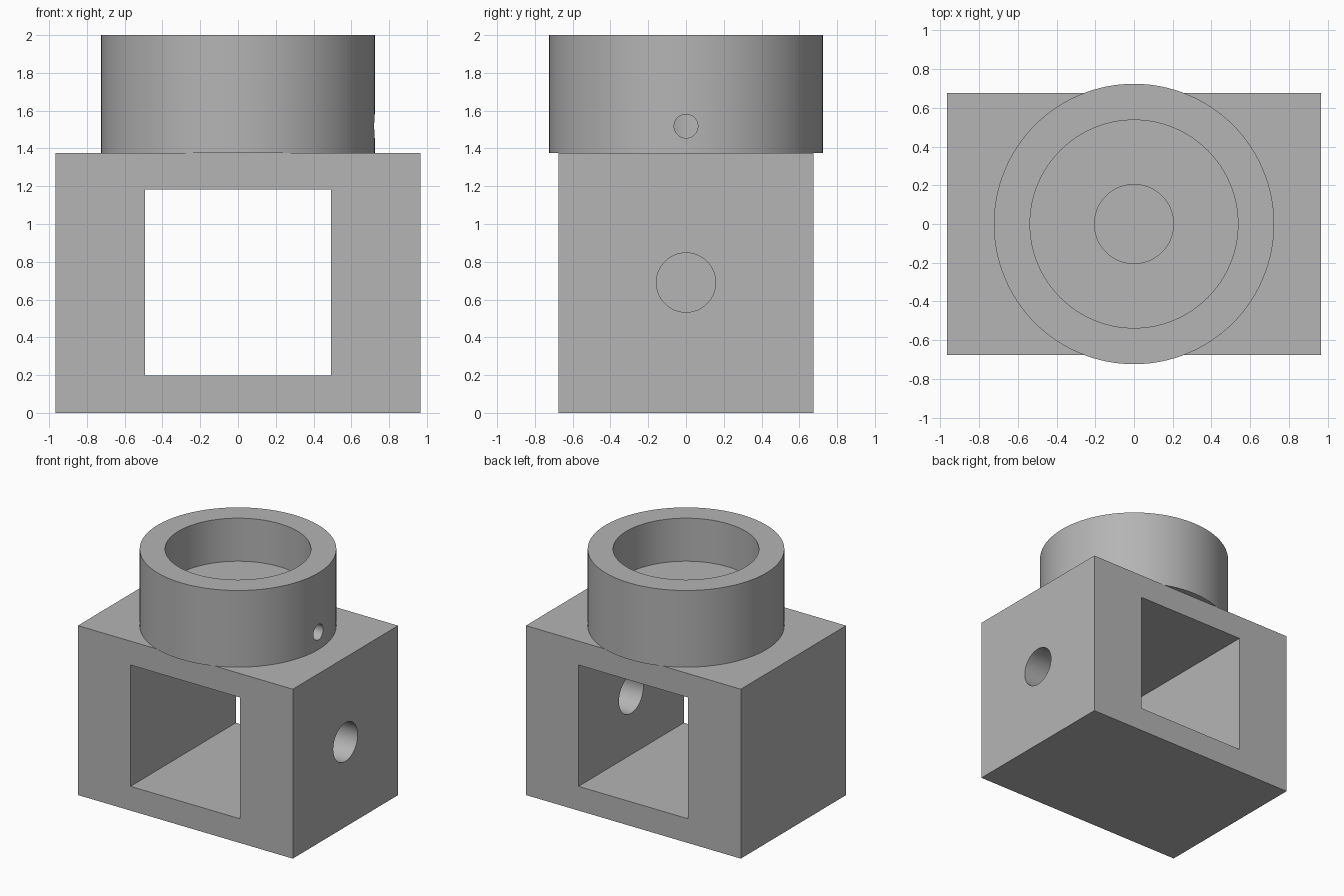
import bpy
from math import pi, radians

default = bpy.data.objects.get("Cube")
if default:
    bpy.data.objects.remove(default, do_unlink=True)

GREY = (0.46, 0.46, 0.46, 1.0)
metal = bpy.data.materials.new("plain grey")
metal.use_nodes = True
metal.diffuse_color = GREY
metal.node_tree.nodes["Principled BSDF"].inputs["Base Color"].default_value = GREY

BODY_TOP = 1.377   # top of the block, where the collar stands
SEAT = 1.65        # floor of the wide recess in the collar


def box(name, size, centre):
    bpy.ops.mesh.primitive_cube_add(size=1, location=centre)
    ob = bpy.context.object
    ob.name = name
    ob.scale = size
    bpy.ops.object.transform_apply(location=False, rotation=False, scale=True)
    ob.data.materials.append(metal)
    return ob


def cylinder(name, radius, start, end, axis="Z", height=0.0, sides=128):
    """Cylinder from start to end along Z, or along X at the given height."""
    mid = (start + end) / 2
    along_x = axis == "X"
    bpy.ops.mesh.primitive_cylinder_add(
        vertices=sides, radius=radius, depth=end - start,
        location=(mid, 0, height) if along_x else (0, 0, mid),
        rotation=(0, pi / 2, 0) if along_x else (0, 0, 0))
    ob = bpy.context.object
    ob.name = name
    ob.data.materials.append(metal)
    return ob


def cut(target, cutters):
    """Subtract the cutters, then remove them."""
    bpy.ops.object.select_all(action="DESELECT")
    target.select_set(True)
    bpy.context.view_layer.objects.active = target
    for cutter in cutters:
        cutter.hide_render = True
        mod = target.modifiers.new("cut", "BOOLEAN")
        mod.operation = "DIFFERENCE"
        mod.solver = "EXACT"
        mod.object = cutter
        bpy.ops.object.modifier_apply(modifier=mod.name)
        bpy.data.objects.remove(cutter, do_unlink=True)
    bpy.ops.object.shade_smooth_by_angle(angle=radians(30))


# Block with a square window from front to back and a hole in its left wall
body = box("body_block", (1.932, 1.352, BODY_TOP), (0, 0, BODY_TOP / 2))
cut(body, [
    box("window_cutter", (0.986, 2, 0.986), (0, 0, 0.69)),
    cylinder("wall_hole_cutter", 0.157, 0.3, 1.2, "X", 0.69, 64),
])

# Round collar with a wide recess, a narrow bore and a small side hole
collar = cylinder("collar", 0.724, BODY_TOP, 2.0)
cut(collar, [
    cylinder("recess_cutter", 0.537, SEAT, 2.2),
    cylinder("bore_cutter", 0.204, BODY_TOP - 0.1, SEAT + 0.1),
    cylinder("side_hole_cutter", 0.063, 0.1, 0.9, "X", 1.518, 48),
])
